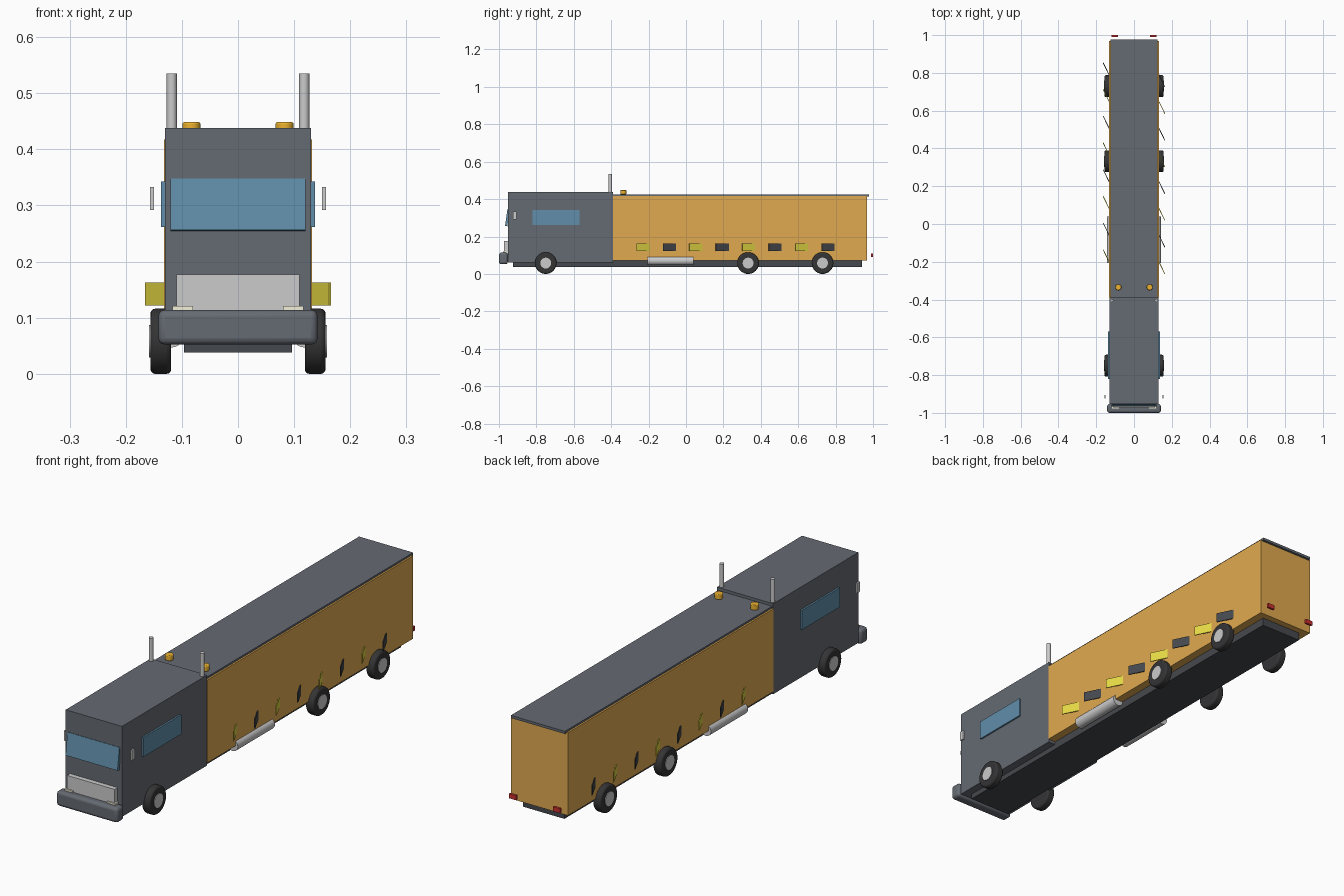
import bpy, math

if "Cube" in bpy.data.objects:
    bpy.data.objects.remove(bpy.data.objects["Cube"])

def material(name, r, g, b):
    m = bpy.data.materials.new(name)
    m.diffuse_color = (r, g, b, 1)
    m.use_nodes = True
    m.node_tree.nodes["Principled BSDF"].inputs["Base Color"].default_value = m.diffuse_color
    return m

SLATE = material("slate", 0.13, 0.145, 0.17)
DARK = material("dark", 0.06, 0.065, 0.075)
ORANGE = material("orange", 0.75, 0.40, 0.08)
GLASS = material("glass", 0.12, 0.27, 0.40)
CHROME = material("chrome", 0.62, 0.63, 0.65)
RUBBER = material("rubber", 0.035, 0.035, 0.037)
YELLOW = material("yellow", 0.80, 0.70, 0.06)
AMBER = material("amber", 0.85, 0.45, 0.03)
RED = material("red", 0.6, 0.03, 0.03)
CREAM = material("cream", 0.9, 0.88, 0.7)

def finish(name, mat, bevel=0, segments=3):
    ob = bpy.context.object
    ob.name = name
    ob.data.materials.append(mat)
    if bevel:
        b = ob.modifiers.new("bevel", 'BEVEL')
        b.width, b.segments, b.limit_method = bevel, segments, 'ANGLE'
    bpy.ops.object.shade_smooth_by_angle(angle=math.radians(40))
    return ob

def box(name, xs, ys, zs, mat, rot=(0, 0, 0), bevel=0):
    """Box given by its min/max range on each axis."""
    bpy.ops.mesh.primitive_cube_add(size=1)
    ob = bpy.context.object
    ob.scale = [r[1] - r[0] for r in (xs, ys, zs)]
    bpy.ops.object.transform_apply(location=False, rotation=False, scale=True)
    ob.location = [(r[0] + r[1]) / 2 for r in (xs, ys, zs)]
    ob.rotation_euler = rot
    return finish(name, mat, bevel)

def cyl(name, loc, r, depth, mat, axis='Z', bevel=0):
    rot = {'X': (0, math.pi / 2, 0), 'Y': (math.pi / 2, 0, 0), 'Z': (0, 0, 0)}[axis]
    bpy.ops.mesh.primitive_cylinder_add(vertices=32, radius=r, depth=depth,
                                        location=loc, rotation=rot)
    return finish(name, mat, bevel)

def span(s, a, b):
    return sorted((s * a, s * b))

# Main volumes
box("chassis", (-0.096, 0.096), (-0.925, 0.94), (0.038, 0.072), DARK)
box("cab", (-0.13, 0.13), (-0.952, -0.39), (0.06, 0.438), SLATE)
box("trailer_body", (-0.132, 0.132), (-0.39, 0.968), (0.072, 0.418), ORANGE)
box("trailer_roof", (-0.125, 0.125), (-0.39, 0.978), (0.415, 0.426), SLATE)

# Cab front
box("bumper", (-0.142, 0.142), (-1.0, -0.953), (0.052, 0.114), SLATE, bevel=0.012)
box("grille", (-0.11, 0.11), (-0.972, -0.95), (0.08, 0.177), CHROME)
box("windscreen", (-0.12, 0.12), (-0.961, -0.949), (0.255, 0.348), GLASS,
    rot=(math.radians(-8), 0, 0))

for s, side in ((1, "right"), (-1, "left")):
    # Cab fittings
    box(f"headlight_{side}", span(s, 0.08, 0.117), (-0.978, -0.955), (0.085, 0.121), CREAM)
    box(f"side_window_{side}", span(s, 0.125, 0.137), (-0.82, -0.57), (0.262, 0.343), GLASS)
    box(f"mirror_{side}", span(s, 0.15, 0.157), (-0.925, -0.905), (0.292, 0.333), CHROME)
    cyl(f"exhaust_stack_{side}", (s * 0.118, -0.405, 0.4175), 0.009, 0.235, CHROME)

    # Trailer fittings
    cyl(f"beacon_{side}", (s * 0.083, -0.335, 0.437), 0.016, 0.023, AMBER, bevel=0.003)
    cyl(f"fuel_tank_{side}", (s * 0.119, -0.083, 0.071), 0.024, 0.245, CHROME, axis='Y')
    box(f"tail_light_{side}", span(s, 0.085, 0.118), (0.99, 1.0), (0.09, 0.109), RED)

    # Slanted marker plates, alternating colours along the trailer
    for i in range(8):
        y = -0.2 + 0.1414 * i
        box(f"marker_plate_{side}_{i}", (s * 0.132 - 0.002, s * 0.132 + 0.002),
            (y - 0.072, y + 0.072), (0.122, 0.163),
            DARK if i % 2 else YELLOW, rot=(0, 0, math.radians(26)))

    # Wheels
    for i, y in enumerate((-0.75, 0.332, 0.73)):
        cyl(f"tyre_{side}_{i}", (s * 0.1375, y, 0.058), 0.058, 0.037, RUBBER,
            axis='X', bevel=0.008)
        cyl(f"hub_{side}_{i}", (s * 0.145, y, 0.058), 0.029, 0.027, CHROME, axis='X')
